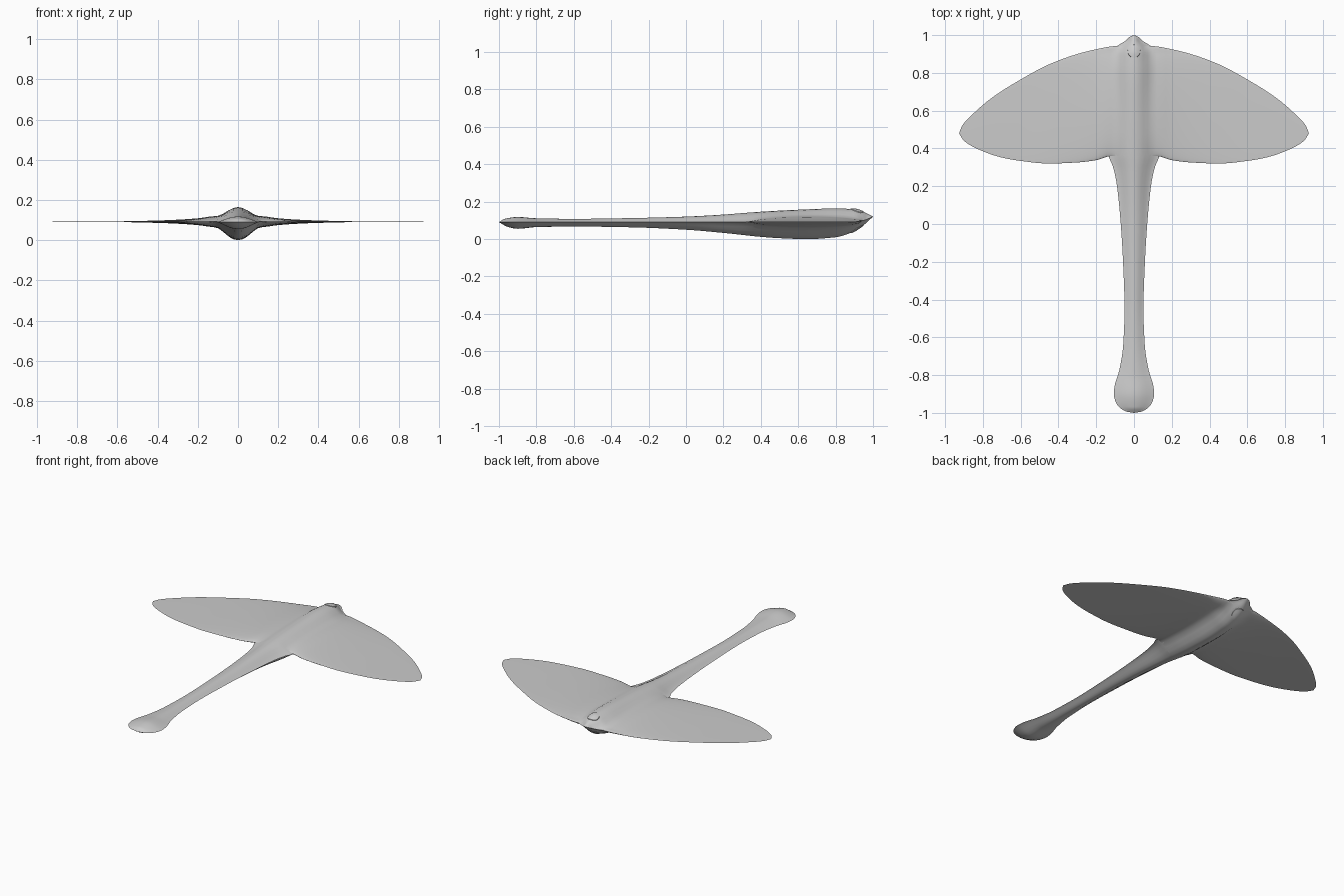
import bpy, bmesh, math

if "Cube" in bpy.data.objects:
    bpy.data.objects.remove(bpy.data.objects["Cube"])

grey = bpy.data.materials.new("plain grey")
grey.use_nodes = True
grey.diffuse_color = (0.6, 0.6, 0.6, 1)
grey.node_tree.nodes["Principled BSDF"].inputs["Base Color"].default_value = grey.diffuse_color


def curve(points, t):
    """Smooth interpolation through (position, value) points, without overshoot."""
    t = min(max(t, points[0][0]), points[-1][0])
    i = 0
    while i < len(points) - 2 and t > points[i + 1][0]:
        i += 1

    def slope(k):
        return (points[k + 1][1] - points[k][1]) / (points[k + 1][0] - points[k][0])

    def tangent(k):
        if k == 0 or k == len(points) - 1:
            return slope(min(k, len(points) - 2))
        a, b = slope(k - 1), slope(k)
        return 0 if a * b <= 0 else 2 * a * b / (a + b)

    (x0, y0), (x1, y1) = points[i], points[i + 1]
    h = x1 - x0
    s = (t - x0) / h
    ease = s * s * (3 - 2 * s)
    return (y0 + (y1 - y0) * ease + h * s * (1 - s) ** 2 * tangent(i)
            - h * s * s * (1 - s) * tangent(i + 1))


# Body profiles along y: half width, ridge, keel and edge line
width = [(-1, 0), (-.993, .04), (-.97, .078), (-.94, .098), (-.9, .107), (-.86, .103),
         (-.77, .077), (-.64, .057), (-.45, .05), (-.2, .058), (0, .07), (.2, .09),
         (.3, .11), (.36, .135), (.5, .155), (.8, .155), (.9, .13), (.945, .085),
         (.97, .045), (.99, .025), (1, 0)]
ridge = [(-1, .09), (-.97, .108), (-.9, .118), (-.8, .111), (-.6, .108), (-.3, .112),
         (0, .12), (.2, .131), (.4, .146), (.6, .156), (.8, .163), (.9, .16),
         (.95, .145), (1, .12)]
keel = [(-1, .09), (-.95, .064), (-.9, .055), (-.8, .064), (-.6, .067), (-.3, .063),
        (0, .05), (.2, .033), (.4, .012), (.5, .005), (.65, 0), (.8, .01), (.88, .033),
        (.95, .075), (1, .12)]
edge_line = [(-1, .09), (-.5, .092), (.9, .092), (.95, .1), (1, .12)]

# Wing profiles along x: leading edge, trailing edge and half thickness
leading = [(0, .945), (.1, .942), (.2, .925), (.3, .9), (.45, .845), (.6, .765),
           (.75, .67), (.85, .585), (.91, .52), (.926, .48)]
trailing = [(0, .36), (.12, .36), (.2, .338), (.3, .326), (.45, .32), (.6, .334),
            (.7, .352), (.8, .385), (.9, .44), (.926, .48)]
thickness = [(0, .03), (.12, .027), (.2, .017), (.3, .01), (.4, .006), (.6, .0018),
             (.926, .0003)]
SPAN = .926


def body_height(x, y, side):
    w = curve(width, y)
    if abs(x) >= w:
        return 0
    power = 1.3 + .7 * min(max(y * 2, 0), 1)
    top = abs(curve(ridge if side > 0 else keel, y) - curve(edge_line, y))
    return top * max(math.cos(math.pi / 2 * x / w), 0) ** power


def skin(x, y, side):
    """Height of the blended wing and body surface."""
    a = abs(x)
    front, back = curve(leading, a), curve(trailing, a)
    wing = 0
    if back < y < front:
        s = (y - back) / (front - back)
        wing = curve(thickness, a) * math.sqrt(max(4 * s * (1 - s), 0))
    body = body_height(x, y, side)
    return curve(edge_line, y) + side * (wing ** 4 + body ** 4) ** .25


def make_object(name, rows, closed=False):
    """Skin rows of points into a smooth mesh."""
    bm = bmesh.new()
    grid = [[bm.verts.new(p) for p in row] for row in rows]
    for r0, r1 in zip(grid, grid[1:]):
        n = len(r0)
        for i in range(n if closed else n - 1):
            j = (i + 1) % n
            bm.faces.new((r0[i], r0[j], r1[j], r1[i]))
    bmesh.ops.remove_doubles(bm, verts=bm.verts, dist=.00005)
    bmesh.ops.recalc_face_normals(bm, faces=bm.faces)
    if name.endswith("lower"):
        bm.normal_update()
        if sum(f.normal.z for f in bm.faces) > 0:
            bmesh.ops.reverse_faces(bm, faces=bm.faces)
    elif name.endswith("upper"):
        bm.normal_update()
        if sum(f.normal.z for f in bm.faces) < 0:
            bmesh.ops.reverse_faces(bm, faces=bm.faces)
    mesh = bpy.data.meshes.new(name)
    bm.to_mesh(mesh)
    bm.free()
    mesh.materials.append(grey)
    obj = bpy.data.objects.new(name, mesh)
    bpy.context.collection.objects.link(obj)
    bpy.ops.object.select_all(action="DESELECT")
    obj.select_set(True)
    bpy.context.view_layer.objects.active = obj
    bpy.ops.object.shade_smooth_by_angle(angle=math.radians(40))
    return obj


# Body: closed sections along y, packed closer at both ends
rows = []
STEPS, HALF = 110, 14
for k in range(STEPS + 1):
    y = -math.cos(math.pi * k / STEPS)
    w = curve(width, y)
    across = [-math.cos(math.pi * i / HALF) * w for i in range(HALF + 1)]
    mid = curve(edge_line, y)
    upper = [(x, y, mid + body_height(x, y, 1)) for x in across]
    lower = [(x, y, mid - body_height(x, y, -1)) for x in across[-2:0:-1]]
    rows.append(upper + lower)
make_object("body", rows, closed=True)

# Wing: one span-wide skin for each side, blended over the body
spans = [SPAN * math.sin(math.pi / 2 * k / 60) for k in range(-60, 61)]
for side, label in ((1, "upper"), (-1, "lower")):
    rows = []
    for x in spans:
        front, back = curve(leading, abs(x)), curve(trailing, abs(x))
        row = []
        for i in range(37):
            y = back + (front - back) * (1 - math.cos(math.pi * i / 36)) / 2
            row.append((x, y, skin(x, y, side)))
        rows.append(row)
    make_object("wing_" + label, rows)

# Small round buttons set into the nose, above and below
for side, label in ((1, "upper"), (-1, "lower")):
    rows = []
    for radius, lift in ((.035, -.004), (.034, .003), (.018, .004), (0, .004)):
        ring = []
        for i in range(12):
            a = math.tau * i / 12
            x, y = radius * math.cos(a), .915 + radius * math.sin(a)
            ring.append((x, y, skin(x, y, side) + side * lift))
        rows.append(ring)
    make_object("nose_button_" + label, rows, closed=True)
